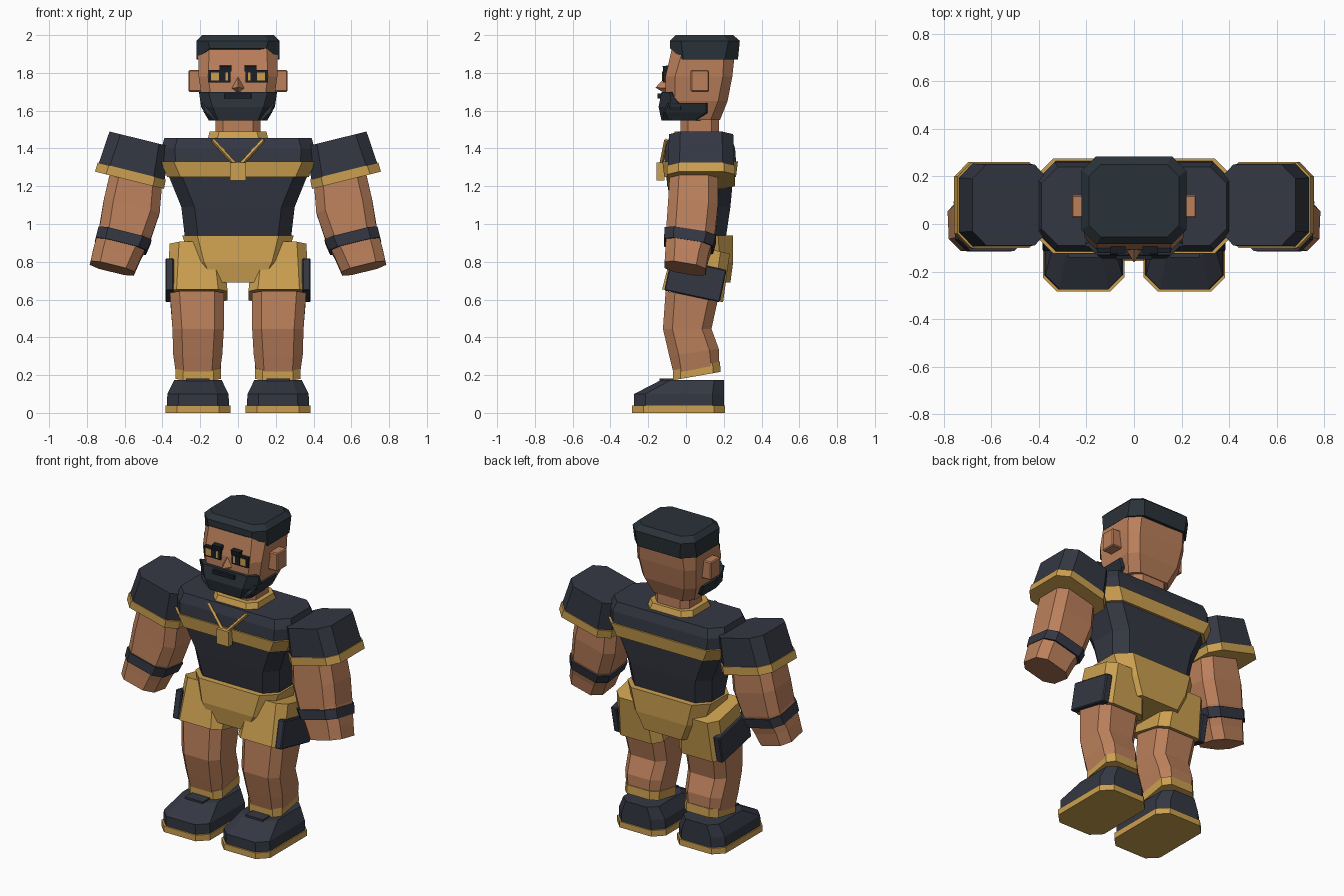
import bpy, bmesh
from math import radians, cos, sin
from mathutils import Vector, Matrix


def material(name, rgb):
    m = bpy.data.materials.new(name)
    m.diffuse_color = (*rgb, 1)
    return m


SKIN = material("skin", (0.50, 0.215, 0.105))
GOLD = material("gold", (0.60, 0.35, 0.08))
CLOTH = material("cloth", (0.034, 0.039, 0.055))
HAIR = material("hair", (0.023, 0.032, 0.040))
BLACK = material("black", (0.010, 0.013, 0.020))


def finish(name, bm, mat):
    bmesh.ops.recalc_face_normals(bm, faces=bm.faces)
    me = bpy.data.meshes.new(name)
    bm.to_mesh(me)
    bm.free()
    me.materials.append(mat)
    ob = bpy.data.objects.new(name, me)
    bpy.context.collection.objects.link(ob)
    return ob


def loft(name, mat, sections, side=1, frame=Matrix()):
    """Stack chamfered rectangles: (x, y front, y back, z, half width, chamfer, tilt deg)."""
    bm = bmesh.new()
    rings = []
    for cx, y0, y1, z, w, c, t in sections:
        d, cy, a = (y1 - y0) / 2, (y0 + y1) / 2, radians(t)
        ring = []
        for x, y in ((-w + c, -d), (w - c, -d), (w, -d + c), (w, d - c),
                     (w - c, d), (-w + c, d), (-w, d - c), (-w, -d + c)):
            p = frame @ Vector((cx + x, cy + y * cos(a), z + y * sin(a)))
            ring.append(bm.verts.new((p.x * side, p.y, p.z)))
        rings.append(ring)
    for a, b in zip(rings, rings[1:]):
        for i in range(8):
            j = (i + 1) % 8
            bm.faces.new((a[i], a[j], b[j], b[i]))
    bm.faces.new(rings[0])
    bm.faces.new(rings[-1])
    return finish(name, bm, mat)


def box(name, mat, lo, hi, side=1, tilt=0, bevel=0):
    lo, hi = Vector(lo), Vector(hi)
    mid, size = (lo + hi) / 2, hi - lo
    mid.x *= side
    bm = bmesh.new()
    bmesh.ops.create_cube(bm, size=1, matrix=Matrix.Translation(mid)
                          @ Matrix.Rotation(radians(tilt), 4, 'X') @ Matrix.Diagonal((*size, 1)))
    if bevel:
        bmesh.ops.bevel(bm, geom=bm.edges[:], offset=bevel, segments=1, affect='EDGES')
    return finish(name, bm, mat)


# Torso, chest band, pelvis
loft("torso", CLOTH, [(0, -.05, .21, .92, .28, .07, 0), (0, -.08, .235, 1.09, .30, .07, 0),
                      (0, -.105, .25, 1.25, .365, .07, 0), (0, -.115, .265, 1.33, .40, .07, 0),
                      (0, -.11, .26, 1.40, .405, .07, 0), (0, -.09, .24, 1.455, .39, .07, 0)])
loft("chest_band", GOLD, [(0, -.115, .265, 1.25, .375, .07, 0), (0, -.125, .275, 1.33, .41, .07, 0)])
loft("pelvis", GOLD, [(0, -.09, .235, .69, .20, .07, 0), (0, -.105, .25, .80, .25, .07, 0),
                      (0, -.09, .25, .94, .295, .08, 0)])

# Neck, collar, necklace
loft("neck", SKIN, [(0, -.03, .175, 1.44, .12, .04, 0), (0, -.03, .175, 1.60, .12, .04, 0)])
loft("collar", GOLD, [(0, -.075, .21, 1.45, .16, .05, 0), (0, -.06, .195, 1.49, .15, .05, 0)])
box("pendant", GOLD, (-.042, -.155, 1.23), (.042, -.115, 1.325))
for s in (1, -1):
    a, b = Vector((.135 * s, -.105, 1.445)), Vector((.02 * s, -.13, 1.32))
    bm = bmesh.new()
    bmesh.ops.create_cone(bm, segments=4, radius1=.011, radius2=.011, depth=(a - b).length, cap_ends=True,
                          matrix=Matrix.Translation((a + b) / 2)
                          @ (a - b).to_track_quat('Z', 'Y').to_matrix().to_4x4())
    finish("chain", bm, GOLD)

# Head and hair cap with a raised fringe
loft("head", SKIN, [(0, -.09, .18, 1.55, .15, .05, 0), (0, -.11, .22, 1.65, .19, .05, 0),
                    (0, -.108, .245, 1.78, .208, .05, 0), (0, -.075, .262, 1.93, .212, .06, 0)])
hair = loft("hair", HAIR, [(0, -.085, .275, 1.87, .22, .07, 0), (0, -.085, .285, 1.97, .22, .06, 0),
                           (0, -.055, .25, 2.0, .19, .05, 0)])
for v in hair.data.vertices[:2]:
    v.co.z = 1.93

# Beard: front plate and side strip
loft("beard_chin", HAIR, [(0, -.13, .03, 1.548, .155, .05, 0), (0, -.145, .03, 1.62, .195, .06, 0),
                          (0, -.13, -.045, 1.70, .207, .05, 0)])
loft("beard_jaw", HAIR, [(0, -.12, .075, 1.547, .153, .03, 0), (0, -.12, .115, 1.59, .18, .01, 0),
                         (0, -.10, .115, 1.64, .20, .01, 0)])
box("mouth", BLACK, (-.075, -.15, 1.665), (.075, -.12, 1.69))

# Nose
bm = bmesh.new()
pts = [bm.verts.new(p) for p in ((0, -.10, 1.785), (-.038, -.10, 1.72), (.038, -.10, 1.72),
                                 (0, -.10, 1.685), (0, -.162, 1.722))]
for i, j in ((0, 1), (1, 3), (3, 2), (2, 0)):
    bm.faces.new((pts[i], pts[j], pts[4]))
bm.faces.new((pts[0], pts[1], pts[3], pts[2]))
finish("nose", bm, SKIN)

# Arm frame: origin at shoulder top, leaning outward
ARM = Matrix.Translation((.52, .08, 1.45)) @ Matrix.Rotation(radians(-14), 4, 'Y')

for s, tag in ((1, "left"), (-1, "right")):
    # Ear, eye and brow
    box(tag + "_ear", SKIN, (.19, .025, 1.70), (.262, .122, 1.815), s, 0, .006)
    box(tag + "_eye_frame", BLACK, (.04, -.122, 1.75), (.155, -.09, 1.815), s)
    box(tag + "_eye", GOLD, (.053, -.125, 1.76), (.142, -.10, 1.803), s)
    box(tag + "_pupil", BLACK, (.067, -.128, 1.758), (.10, -.11, 1.808), s)
    box(tag + "_brow", BLACK, (.035, -.122, 1.81), (.098, -.085, 1.838), s, 8)

    # Arm
    loft(tag + "_sleeve", CLOTH, [(0, -.17, .17, 0, .165, .06, 0), (0, -.175, .175, -.18, .18, .06, 0)],
         s, ARM)
    loft(tag + "_sleeve_band", GOLD, [(0, -.18, .18, -.175, .186, .06, 0),
                                      (0, -.18, .18, -.225, .188, .06, 0)], s, ARM)
    loft(tag + "_arm", SKIN, [(-.03, -.165, .09, -.19, .14, .05, 0), (-.045, -.175, .09, -.36, .152, .05, -4),
                              (-.045, -.185, .075, -.50, .14, .05, -9), (-.03, -.19, .04, -.62, .128, .05, -10),
                              (-.024, -.195, .025, -.70, .12, .05, -10)], s, ARM)
    loft(tag + "_wristband", CLOTH, [(-.045, -.195, .08, -.515, .145, .05, -9),
                                     (-.04, -.198, .065, -.575, .14, .05, -9)], s, ARM)

    # Shorts leg and pocket, swung forward
    loft(tag + "_shorts_leg", GOLD, [(.215, -.13, .20, .62, .16, .05, -12),
                                     (.222, -.065, .235, .875, .14, .05, -12)], s)
    box(tag + "_pocket", CLOTH, (.34, -.10, .615), (.385, .20, .79), s, -12, .006)

    # Leg, cuff, shoe
    loft(tag + "_leg", SKIN, [(.213, -.06, .178, .20, .112, .04, 12), (.213, -.09, .175, .32, .13, .05, 8),
                              (.211, -.122, .135, .445, .136, .05, 0), (.217, -.11, .17, .62, .143, .05, -10)], s)
    loft(tag + "_ankle_cuff", GOLD, [(.21, -.07, .185, .195, .12, .04, 10),
                                     (.21, -.07, .182, .25, .12, .04, 10)], s)
    loft(tag + "_shoe", CLOTH, [(.212, -.275, .20, .03, .165, .06, 0), (.212, -.275, .20, .10, .162, .06, 0),
                                (.212, -.13, .20, .175, .125, .05, 0)], s)
    box(tag + "_shoe_tongue", CLOTH, (.15, -.14, .155), (.275, -.06, .182), s)
    loft(tag + "_sole", GOLD, [(.212, -.285, .207, 0, .172, .06, 0), (.212, -.285, .207, .038, .172, .06, 0)], s)
